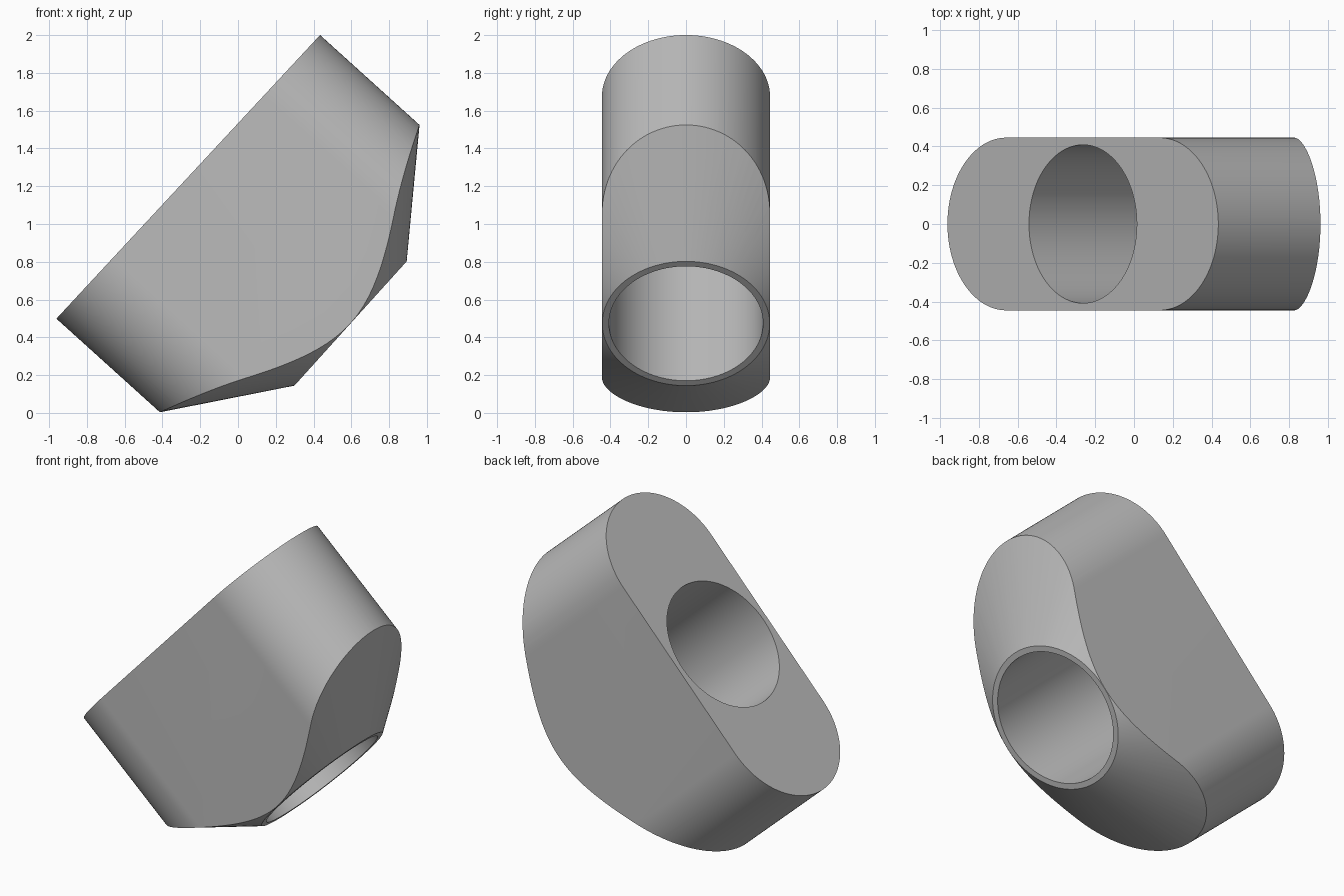
import bpy, bmesh, math
from mathutils import Matrix

cube = bpy.data.objects.get("Cube")
if cube:
    bpy.data.objects.remove(cube, do_unlink=True)

RADIUS = 0.445        # half width of the body
HALF_LENGTH = 1.025   # half of the long side
TIP, RIM = -0.125, 0.3085
SEGMENTS = 128

grey = bpy.data.materials.new("grey")
grey.use_nodes = True
grey.diffuse_color = (0.5, 0.5, 0.5, 1)
grey.node_tree.nodes["Principled BSDF"].inputs["Base Color"].default_value = (0.5, 0.5, 0.5, 1)


def add_object(name, bm):
    bmesh.ops.recalc_face_normals(bm, faces=bm.faces)
    mesh = bpy.data.meshes.new(name)
    bm.to_mesh(mesh)
    bm.free()
    mesh.materials.append(grey)
    obj = bpy.data.objects.new(name, mesh)
    bpy.context.scene.collection.objects.link(obj)
    return obj


def loft(name, rings):
    """Closed solid through a list of rings of equal length."""
    bm = bmesh.new()
    loops = [[bm.verts.new(p) for p in ring] for ring in rings]
    n = len(loops[0])
    for a, b in zip(loops, loops[1:]):
        for i in range(n):
            j = (i + 1) % n
            bm.faces.new((a[i], a[j], b[j], b[i]))
    bm.faces.new(loops[0])
    bm.faces.new(loops[-1])
    return add_object(name, bm)


def circle(radius, z):
    angles = [2 * math.pi * (i + 0.5) / SEGMENTS for i in range(SEGMENTS)]
    return [(radius * math.cos(a), radius * math.sin(a), z) for a in angles]


def stadium(height):
    """Slot-shaped ring whose height depends on x."""
    points = []
    for side in (1, -1):
        for i in range(SEGMENTS // 2 + 1):
            a = math.pi * (2 * i / SEGMENTS - 0.5)
            x = side * (HALF_LENGTH - RADIUS + RADIUS * math.cos(a))
            points.append((x, side * RADIUS * math.sin(a), height(x)))
    return points


# Slot-shaped body with a slightly slanted top
body = loft("nozzle_body", [stadium(lambda x: TIP),
                            stadium(lambda x: 1.033 - 0.0142 * x)])

# Cone that tapers the lower end, and the round bore
cone = loft("taper_cutter", [circle(0.4433, TIP - 0.0001), circle(HALF_LENGTH, RIM),
                             circle(1.3, RIM + 0.1), circle(1.3, 1.5)])
bore = loft("bore_cutter", [circle(0.408, -1), circle(0.408, 2)])

for cutter, operation in ((cone, "INTERSECT"), (bore, "DIFFERENCE")):
    cutter.hide_render = True
    mod = body.modifiers.new(cutter.name, "BOOLEAN")
    mod.object = cutter
    mod.operation = operation
    mod.solver = "EXACT"

# Bake the cuts, then tilt the part into place
graph = bpy.context.evaluated_depsgraph_get()
mesh = bpy.data.meshes.new_from_object(body.evaluated_get(graph))
body.modifiers.clear()
body.data = mesh
for cutter in (cone, bore):
    bpy.data.objects.remove(cutter, do_unlink=True)
mesh.transform(Matrix.Translation((0.503, 0, 0.557)) @ Matrix.Rotation(math.radians(-47.9), 4, "Y"))

bpy.context.view_layer.objects.active = body
body.select_set(True)
bpy.ops.object.shade_smooth_by_angle(angle=math.radians(20))
